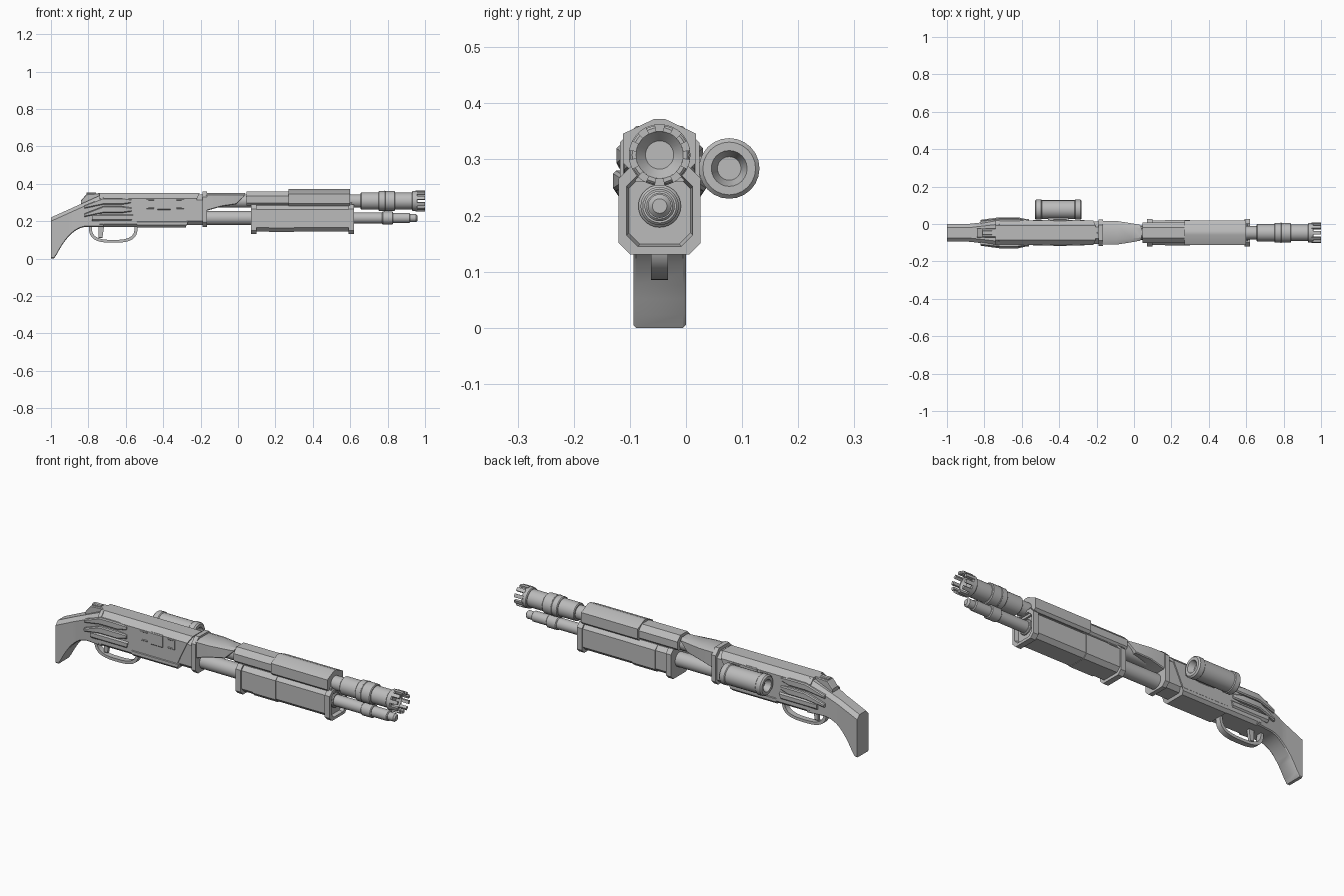
import bpy, bmesh, math

cube = bpy.data.objects.get("Cube")
if cube:
    bpy.data.objects.remove(cube, do_unlink=True)

MIDDLE = -.047              # centre plane of the gun
BORE, TUBE = .308, .217     # heights of the barrel and magazine axes
DECK, BELLY = .35, .17      # top and underside of the receiver
GREY = (.5, .5, .5, 1)

metal = bpy.data.materials.new("grey metal")
metal.use_nodes = True
metal.diffuse_color = GREY
metal.node_tree.nodes["Principled BSDF"].inputs["Base Color"].default_value = GREY


def skin(bm, rings):
    """Bridge rings of points into a capped solid."""
    rings = [[bm.verts.new(point) for point in ring] for ring in rings]
    count = len(rings[0])
    for near, far in zip(rings, rings[1:]):
        for i in range(count):
            j = (i + 1) % count
            bm.faces.new((near[i], near[j], far[j], far[i]))
    bm.faces.new(rings[0])
    bm.faces.new(rings[-1])


def finish(name, bm):
    bmesh.ops.recalc_face_normals(bm, faces=bm.faces)
    mesh = bpy.data.meshes.new(name)
    bm.to_mesh(mesh)
    bm.free()
    mesh.materials.append(metal)
    part = bpy.data.objects.new(name, mesh)
    bpy.context.collection.objects.link(part)
    bpy.ops.object.select_all(action='DESELECT')
    part.select_set(True)
    bpy.context.view_layer.objects.active = part
    bpy.ops.object.shade_smooth_by_angle(angle=math.radians(28))


def solid(name, rings):
    bm = bmesh.new()
    skin(bm, rings)
    finish(name, bm)


def section(x, bottom, top, width, low=.004, high=.004, ridge=None, lean=0, side=MIDDLE):
    """Chamfered cross-section; width and ridge are half widths, lean shifts the top along x."""
    crown = width - high if ridge is None else ridge
    half = [(width - low, bottom), (width, bottom + low), (width, top - high), (crown, top)]
    loop = half + [(-across, z) for across, z in reversed(half)]
    return [(x + lean * (z - bottom) / (top - bottom), side + across, z) for across, z in loop]


def box(name, start, end, bottom, top, width, lean=0, **shape):
    """Chamfered bar along x whose far end may lean."""
    solid(name, [section(start, bottom, top, width, **shape),
                 section(end, bottom, top, width, lean=lean, **shape)])


def tube(name, start, end, radius, height=BORE, side=MIDDLE, rim=.004, dish=0, sides=28):
    """Round bar along x with softened rims and an optional dished far end."""
    step = math.copysign(rim, end - start)
    profile = [(start, radius - rim), (start + step, radius),
               (end - step, radius), (end, radius - rim)]
    if dish:
        profile += [(end, dish), (end - step * 5, dish * .6)]
    turns = [i * math.tau / sides for i in range(sides)]
    solid(name, [[(x, side + r * math.cos(a), height + r * math.sin(a)) for a in turns]
                 for x, r in profile])


# Stock: straight comb above, curved grip below
def stock_section(t):
    x = -1 + .28 * t
    hook = max(0, (-.8 - x) / .2)
    bottom = BELLY * (1 - min(1, 1.25 * hook ** 2.2))
    flare = max(0, t - .4) / .6
    return section(x, bottom, .22 + .45 * (x + 1), .047 + .019 * flare, low=.005, high=.02)


STEPS = 18
solid("stock", [stock_section(i / STEPS) for i in range(STEPS + 1)])

# Receiver with slanted front, sled below and collar ahead
box("receiver", start=-.74, end=-.29, lean=.085, bottom=BELLY, top=DECK,
    width=.066, low=.014, high=.028)
box("receiver_front", start=-.34, end=-.17, bottom=.18, top=.343, width=.06, low=.02, high=.03)
box("lower_receiver", start=-.54, end=-.28, lean=.015, bottom=BELLY - .004, top=.2,
    width=.069, low=.014)
box("collar", start=-.19, end=-.166, bottom=BELLY, top=DECK + .01, width=.071, low=.022, high=.03)

# Safety slider on the sloping tang
solid("safety_base", [section(x, .28, top, width=.024)
                      for x, top in ((-.84, .31), (-.81, .345), (-.74, DECK))])
box("safety_button", start=-.81, end=-.76, bottom=.33, top=DECK + .004, width=.013)

# Ribs, cheeks and port trim repeated on both flanks
for sign, label in ((-1, "right"), (1, "left")):
    flank = MIDDLE + sign * .055
    for rib, (height, reach) in enumerate(((.307, .022), (.262, .028))):
        solid(f"{label}_rib_{rib}", [
            section(x, height - .018 * swell - drop, height + .018 * swell - drop,
                    reach * swell, low=.005, high=.005, side=flank)
            for x, swell, drop in ((-.82, .5, .03), (-.72, 1, 0), (-.62, 1, 0), (-.57, .6, 0))])
    box(f"{label}_cheek", start=-.78, end=-.57, lean=.01, bottom=.2, top=.24,
        width=.018, low=.01, high=.01, side=flank)
    box(f"{label}_port_cover", start=-.43, end=-.36, bottom=.26, top=.325,
        width=.015, side=flank)
    for bracket, (outer, toward) in enumerate(((-.49, 1), (-.29, -1))):
        box(f"{label}_bracket_{bracket}", start=outer, end=outer + toward * .012,
            bottom=.265, top=.32, width=.014, side=flank)
        for prong, foot in (("lower", .265), ("upper", .31)):
            box(f"{label}_bracket_{bracket}_{prong}", start=outer, end=outer + toward * .04,
                bottom=foot, top=foot + .01, width=.014, side=flank)

# Trigger guard: rounded-square bow, then the trigger blade
def bow_point(angle, shrink):
    across, down = math.cos(angle), math.sin(angle)
    return (-.667 + (.13 - shrink) * math.copysign(abs(across) ** .7, across),
            .18 - (.095 - shrink) * down ** .6)


def bow_section(angle):
    (outer_x, outer_z), (inner_x, inner_z) = bow_point(angle, 0), bow_point(angle, .015)
    half = .015
    return [(outer_x, MIDDLE - half, outer_z), (outer_x, MIDDLE + half, outer_z),
            (inner_x, MIDDLE + half, inner_z), (inner_x, MIDDLE - half, inner_z)]


solid("trigger_guard", [bow_section(math.pi * i / STEPS) for i in range(STEPS)]
      + [bow_section(math.pi - .001)])
box("trigger", start=-.745, end=-.725, bottom=.11, top=.18, width=.008, lean=.01)

# Side canister with dished caps
can = dict(height=.284, side=.077, sides=24)
tube("canister_body", start=-.5, end=-.31, radius=.05, **can)
for label, start, end in (("rear", -.49, -.53), ("front", -.32, -.28)):
    tube(f"canister_{label}_cap", start, end, radius=.054, rim=.007, dish=.032, **can)
box("canister_mount", start=-.46, end=-.35, bottom=.262, top=.306, width=.026, side=.018)

# Barrel shroud tapering forward, top rail and peaked heat guard
solid("barrel_shroud", [section(x, bottom, DECK, width, high=.01, ridge=width * .6, lean=lean)
                        for x, bottom, width, lean in ((-.17, .255, .064, 0), (-.09, .278, .063, 0),
                                                       (-.01, .29, .05, 0), (.03, .33, .042, .01))])
box("top_rail", start=.045, end=.29, bottom=.285, top=DECK + .01, width=.055, low=.012, high=.026)
box("heat_guard", start=.27, end=.6, bottom=.282, top=.372, width=.065,
    low=.012, high=.026, ridge=.01)

# Stepped barrel
tube("barrel", start=-.2, end=.67, radius=.036)
tube("barrel_sleeve", start=.655, end=.76, radius=.046)
tube("barrel_ring", start=.75, end=.84, radius=.053)
tube("barrel_ring_band", start=.78, end=.79, radius=.055)
tube("barrel_neck", start=.83, end=.94, radius=.045)
tube("muzzle", start=.93, end=.96, radius=.053, dish=.042)

# Crown of teeth around the muzzle
TEETH = 10
SPREAD = .17
crown = bmesh.new()
for tooth in range(TEETH):
    middle = math.tau * (tooth + .5) / TEETH
    arc = [(.042, -SPREAD), (.055, -SPREAD), (.055, 0), (.055, SPREAD), (.042, SPREAD), (.042, 0)]
    skin(crown, [[(x, MIDDLE + r * math.cos(middle + a), BORE + r * math.sin(middle + a))
                  for r, a in arc] for x in (.95, 1)])
finish("muzzle_teeth", crown)

# Magazine tube with stepped cap
tube("magazine_tube", start=-.2, end=.61, radius=.038, height=TUBE)
tube("magazine_neck", start=.6, end=.78, radius=.029, height=TUBE)
tube("magazine_collar", start=.77, end=.83, radius=.034, height=TUBE)
tube("magazine_cap", start=.82, end=.92, radius=.027, height=TUBE)
tube("magazine_tip", start=.91, end=.96, radius=.021, height=TUBE, rim=.008)

# Pump grip; the front flange is hollowed around the tube
pump = dict(low=.02, high=.022)
box("pump_body", start=.08, end=.595, bottom=.146, top=.284, width=.066, **pump)
box("pump_band", start=.165, end=.3, bottom=.143, top=.285, width=.069, **pump)
box("pump_rear_flange", start=.07, end=.1, bottom=.131, top=.288, width=.073, **pump)
solid("pump_front_flange", [section(x, .131 + inset, .288 - inset, .073 - inset, **pump)
                            for x, inset in ((.59, 0), (.62, 0), (.62, .014), (.6, .018))])
box("pump_link", start=.07, end=.61, bottom=.26, top=.3, width=.045)
